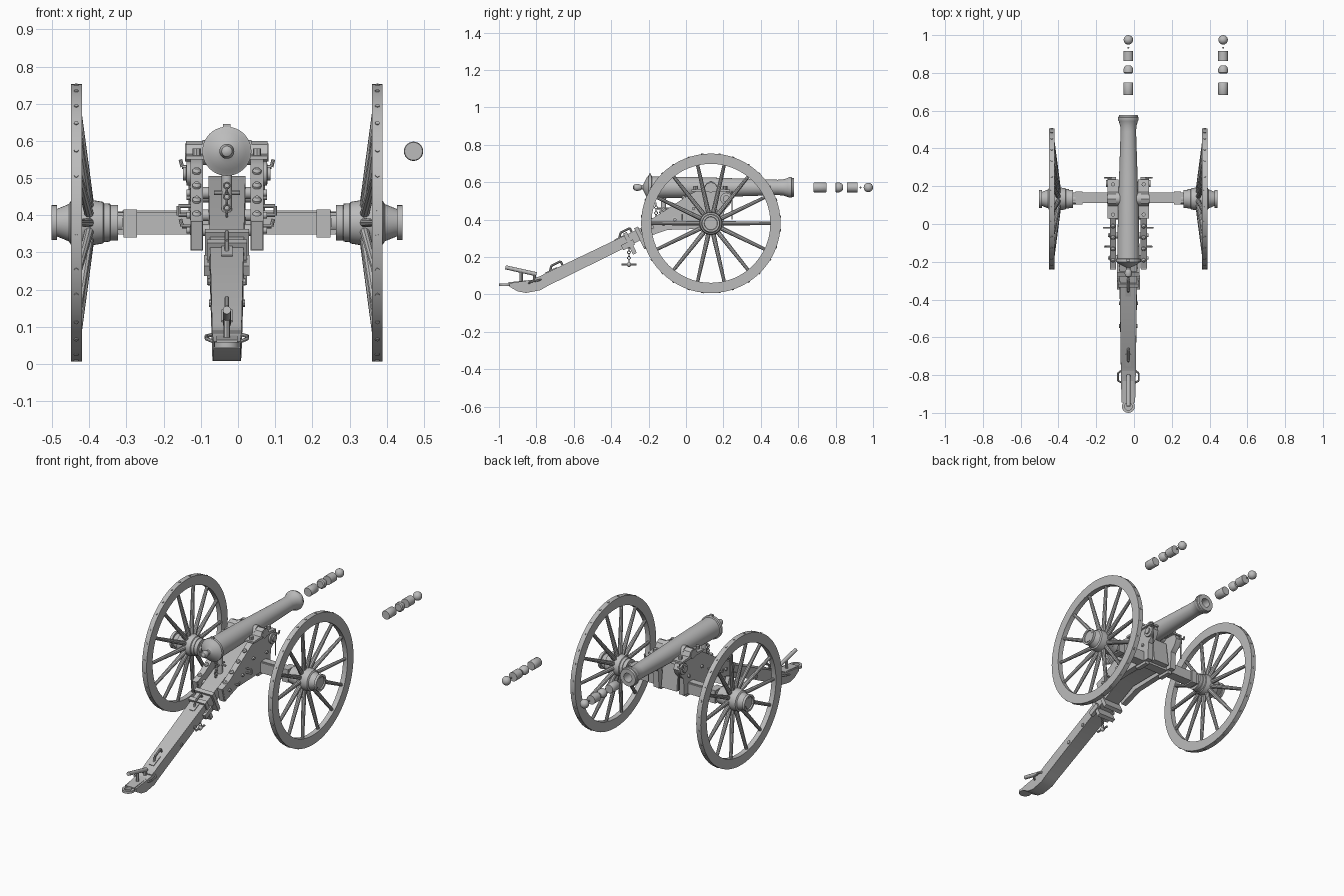
import bpy, bmesh, math
from mathutils import Vector, Matrix

cube = bpy.data.objects.get("Cube")
if cube:
    bpy.data.objects.remove(cube)

grey = bpy.data.materials.new("plain_grey")
grey.use_nodes = True
COL = (0.5, 0.5, 0.5, 1)
grey.diffuse_color = COL
grey.node_tree.nodes["Principled BSDF"].inputs["Base Color"].default_value = COL

CX = -0.03           # centre line of the gun
AX_Y, AX_Z = 0.133, 0.38
BORE_Z = 0.572


def finish(name, bm):
    bmesh.ops.recalc_face_normals(bm, faces=bm.faces)
    me = bpy.data.meshes.new(name)
    bm.to_mesh(me)
    bm.free()
    me.materials.append(grey)
    ob = bpy.data.objects.new(name, me)
    bpy.context.collection.objects.link(ob)
    bpy.ops.object.select_all(action='DESELECT')
    ob.select_set(True)
    bpy.context.view_layer.objects.active = ob
    bpy.ops.object.shade_smooth_by_angle(angle=math.radians(35))
    return ob


def add_lathe(bm, profile, origin, axis, n=32):
    """Turned solid: profile of (distance along axis, radius)."""
    m = Matrix.Translation(origin) @ Vector(axis).to_track_quat('Z', 'Y').to_matrix().to_4x4()
    rings = []
    for d, r in profile:
        angs = [2 * math.pi * i / n for i in range(n)]
        rings.append([bm.verts.new(m @ Vector((r * math.cos(a), r * math.sin(a), d))) for a in angs])
    for a, b in zip(rings, rings[1:]):
        for i in range(n):
            j = (i + 1) % n
            bm.faces.new((a[i], a[j], b[j], b[i]))
    bm.faces.new(rings[0])
    bm.faces.new(rings[-1])


def lathe(name, profile, origin, axis, n=32):
    bm = bmesh.new()
    add_lathe(bm, profile, origin, axis, n)
    return finish(name, bm)


def add_rod(bm, p, q, r, r2=None, n=10):
    d = Vector(q) - Vector(p)
    add_lathe(bm, [(0, r), (d.length, r2 or r)], p, d, n)


def rods(name, path, r, n=8):
    """Bent bar through a list of points."""
    bm = bmesh.new()
    for p, q in zip(path, path[1:]):
        add_rod(bm, p, q, r, n=n)
    return finish(name, bm)


def ball(name, pos, r, squash=1):
    bm = bmesh.new()
    bmesh.ops.create_uvsphere(bm, u_segments=20, v_segments=12, radius=r)
    bmesh.ops.scale(bm, vec=(1, squash, 1), verts=bm.verts)
    bmesh.ops.translate(bm, vec=pos, verts=bm.verts)
    return finish(name, bm)


def box(name, pos, size, tilt=0):
    bm = bmesh.new()
    m = Matrix.Translation(pos) @ Matrix.Rotation(tilt, 4, 'X') @ Matrix.Diagonal((*size, 1))
    bmesh.ops.create_cube(bm, size=1, matrix=m)
    return finish(name, bm)


def prism(name, pts, x0, x1, taper=None):
    """Side outline in (y, z), given thickness in x."""
    bm = bmesh.new()
    a, b = [[bm.verts.new((x, y, z)) for y, z in pts] for x in (x0, x1)]
    bm.faces.new(a)
    bm.faces.new(b)
    for i in range(len(a)):
        j = (i + 1) % len(a)
        bm.faces.new((a[i], a[j], b[j], b[i]))
    if taper:
        for v in bm.verts:
            v.co.x = CX + (v.co.x - CX) * taper(v.co.y)
    return finish(name, bm)


def ring(name, pos, major, minor, axis, n=20):
    bm = bmesh.new()
    u = Vector(axis).orthogonal().normalized()
    w = Vector(axis).normalized().cross(u)
    pts = [Vector(pos) + major * (u * math.cos(t) + w * math.sin(t))
           for t in [2 * math.pi * i / n for i in range(n)]]
    for i in range(n):
        add_rod(bm, pts[i - 1], pts[i], minor, n=6)
    return finish(name, bm)


def chain(name, top, links, step):
    for i in range(links):
        ring(name, (top[0], top[1], top[2] - i * step), step * 0.55, 0.003, (i % 2, 1 - i % 2, 0), 8)


# Barrel with hollow bore, breech dome and knob
lathe("barrel", [(-.283, .006), (-.278, .014), (-.262, .02), (-.246, .016), (-.238, .011), (-.23, .012),
                 (-.222, .03), (-.212, .05), (-.203, .06), (-.2, .066), (-.185, .066), (-.182, .059),
                 (-.05, .057), (.1, .054), (.25, .049), (.49, .041), (.52, .043), (.545, .051),
                 (.552, .055), (.565, .055), (.567, .051), (.578, .049), (.578, .026), (.3, .026)],
      (CX, 0, BORE_Z), (0, 1, 0), 40)
box("rear_sight", (CX, -.192, .64), (.02, .012, .012))
lathe("trunnions", [(-.112, .024), (.112, .024)], (CX, AX_Y, BORE_Z - .003), (1, 0, 0))
lathe("trunnion_shoulders", [(-.066, .034), (.066, .034)], (CX, AX_Y, BORE_Z - .003), (1, 0, 0))

# Trail beam, narrowing to the rear
trail = [(-.945, .06), (-.81, .08), (-.757, .11), (.07, .505), (.18, .505), (.2, .36), (-.1, .36),
         (-.74, .045), (-.78, .022), (-.855, .008), (-.9, .016), (-.945, .042)]
prism("trail", trail, CX - .05, CX + .05, lambda y: 1 if y > -.25 else 1 - .28 * (-.25 - y) / .7)
SLOPE = math.atan(.48)


def trail_top(y):
    return .11 + (y + .757) * .478


# Towing ring and aiming lever
lathe("towing_ring", [(-.007, .02), (-.007, .034), (.007, .034), (.007, .02), (-.007, .02)],
      (CX, -.966, .052), (0, 0, 1), 24).data.polygons
box("towing_plate", (CX, -.89, .064), (.056, .12, .014), .1)
rods("aiming_lever", [(CX, -.965, .145), (CX, -.8, .108)], .011, 12)
for y, z in ((-.88, .12), (-.81, .11)):
    rods("lever_post", [(CX, y, .06), (CX, y, z)], .009)
box("trail_end_strap", (CX, -.79, .088), (.08, .03, .012), .3)

# Trail hardware: top hooks, straps, side handles
for y in (-.73, -.36):
    z = trail_top(y)
    rods("top_hook", [(CX, y, z - .01), (CX, y + .01, z + .03), (CX, y + .06, z + .055),
                      (CX, y + .07, z + .035)], .006)
    box("hook_plate", (CX, y + .01, z + .005), (.03, .07, .008), SLOPE)
for y, w in ((-.3, .1), (-.24, .11)):
    box("trail_strap", (CX, y, trail_top(y) - .055), (w + .008, .022, .125), SLOPE)
for s in (-1, 1):
    rods("lifting_handle", [(CX + s * .035, -.84, .06), (CX + s * .055, -.83, .068),
                            (CX + s * .055, -.79, .075), (CX + s * .035, -.775, .08)], .005)
    for y in (-.32, -.42, -.54):
        x = CX + s * (.05 - .02 * (-.25 - y))
        lathe("trail_bolt", [(-.004, .01), (.008, .01)], (x - s * .004, y, trail_top(y) - .05), (s, 0, 0), 8)
    box("trail_side_plate", (CX + s * .05, -.31, .265), (.022, .07, .03), SLOPE)

# Hanging chain under the trail
chain("drop_chain", (CX, -.305, .27), 7, .015)
rods("drop_bar", [(CX, -.345, .16), (CX, -.265, .16)], .006)
ball("drop_weight", (CX, -.305, .16), .013)

# Elevating screw under the breech
rods("elevating_screw", [(CX, -.12, .39), (CX, -.12, .52)], .014, 16)
for dx, dy in ((.035, 0), (0, .035)):
    rods("screw_handle", [(CX - dx, -.12 - dy, .46), (CX + dx, -.12 + dy, .46)], .006)
chain("screw_chain", (CX, -.16, .48), 6, .015)

# Carriage cheeks and their fittings
cheek = [(-.235, .385), (-.17, .412), (.02, .535), (.06, .555), (.19, .555), (.235, .545), (.25, .515),
         (.235, .48), (.205, .45), (.2, .35), (.07, .35), (-.1, .345), (-.215, .305)]
for s in (-1, 1):
    a, b = sorted((CX + s * .064, CX + s * .098))
    mid = CX + s * .081
    prism("cheek", cheek, a, b)
    # Cover over the trunnion
    prism("trunnion_cover", [(.03, .55), (.03, .56), (.095, .565), (.108, .59), (.133, .6), (.158, .59),
                             (.17, .565), (.235, .56), (.235, .55)], mid - .029, mid + .029)
    for y in (.05, .21):
        lathe("cover_bolt", [(0, .011), (.024, .011)], (mid, y, .556), (0, 0, 1), 8)
    for y in (-.19, -.13, -.07, -.01):
        z = .412 + (y + .17) * .645
        lathe("cheek_top_bolt", [(-.01, .012), (.006, .012), (.014, .006)], (mid, y, z), (0, -.54, .84), 12)
    # Round boss, side washers and spacers
    lathe("front_boss", [(0, .032), (.012, .032), (.014, .018), (.022, .018)],
          (CX + s * .096, .215, .512), (s, 0, 0), 20)
    for y, z in ((-.18, .36), (-.06, .4), (.04, .46), (.16, .45)):
        lathe("side_bolt", [(-.05, .016), (.002, .016), (.003, .009), (.012, .009)],
              (CX + s * .096, y, z), (s, 0, 0), 12)
    # Side loops and tool hooks
    rods("side_loop", [(CX + s * .096, -.02, .425), (CX + s * .13, -.02, .425), (CX + s * .13, -.02, .4),
                       (CX + s * .096, -.02, .4)], .005)
    for y, z in ((-.12, .37), (.245, .53)):
        rods("tool_hook", [(CX + s * .09, y, z), (CX + s * .12, y, z), (CX + s * .125, y, z + .02)], .005)
    rods("cover_key_chain", [(CX + s * .1, .245, .55), (CX + s * .1, .245, .4)], .003)
    box("cheek_end_plate", (mid, -.228, .346), (.03, .008, .08), .25)
    box("axle_strap", (mid, AX_Y, AX_Z - .005), (.025, .08, .085))

# Axle beam
box("axle", (CX, .138, .378), (.59, .056, .06))
box("axle_top_plate", (CX, .138, .409), (.56, .04, .008))

hub = [(.293, .03), (.293, .048), (.313, .048), (.314, .051), (.33, .052), (.333, .056), (.357, .06),
       (.395, .062), (.42, .058), (.425, .05), (.457, .037), (.457, .047), (.472, .047), (.472, .036),
       (.465, .034)]
SPOKES = 14
for s in (-1, 1):
    box("axle_collar", (CX + s * .26, .138, .378), (.037, .068, .075))
    rods("axle_arm", [(CX + s * .28, AX_Y, AX_Z), (CX + s * .468, AX_Y, AX_Z)], .03, 20)
    centre = (CX, AX_Y, AX_Z)
    lathe("wheel_hub", hub, centre, (s, 0, 0))
    # Rim is a closed square-section turned ring
    bm = bmesh.new()
    add_lathe(bm, [(.39, .318), (.39, .373), (.419, .373), (.419, .318), (.39, .318)], centre, (s, 0, 0), 64)
    caps = [f for f in bm.faces if len(f.verts) > 4]
    bmesh.ops.delete(bm, geom=caps, context='FACES_ONLY')
    bmesh.ops.remove_doubles(bm, verts=bm.verts, dist=.0001)
    finish("wheel_rim", bm)
    # Dished spokes and tyre bolts
    bm = bmesh.new()
    for i in range(SPOKES):
        t = 2 * math.pi * i / SPOKES
        d = Vector((0, math.cos(t), math.sin(t)))
        c = Vector(centre)
        add_rod(bm, c + d * .05 + Vector((s * .37, 0, 0)), c + d * .325 + Vector((s * .402, 0, 0)), .013, .009)
        for k in (-.1, .1):
            e = Vector((0, math.cos(t + k), math.sin(t + k)))
            add_rod(bm, c + e * .365 + Vector((s * .405, 0, 0)), c + e * .376 + Vector((s * .405, 0, 0)), .006, n=8)
    finish("wheel_spokes", bm)

# Two rows of ammunition in line ahead of the muzzle
for x in (CX, .472):
    o = (x, 0, BORE_Z)
    lathe("powder_charge", [(.683, .024), (.686, .026), (.747, .026), (.75, .024)], o, (0, 1, 0), 24)
    lathe("wooden_cup", [(.798, .02), (.803, .026), (.82, .026), (.832, .021), (.84, .012)], o, (0, 1, 0), 24)
    lathe("canister", [(.862, .026), (.917, .026)], o, (0, 1, 0), 24)
    ball("small_shot", (x, .933, BORE_Z), .005)
    ball("round_shot", (x, .975, BORE_Z), .025)
